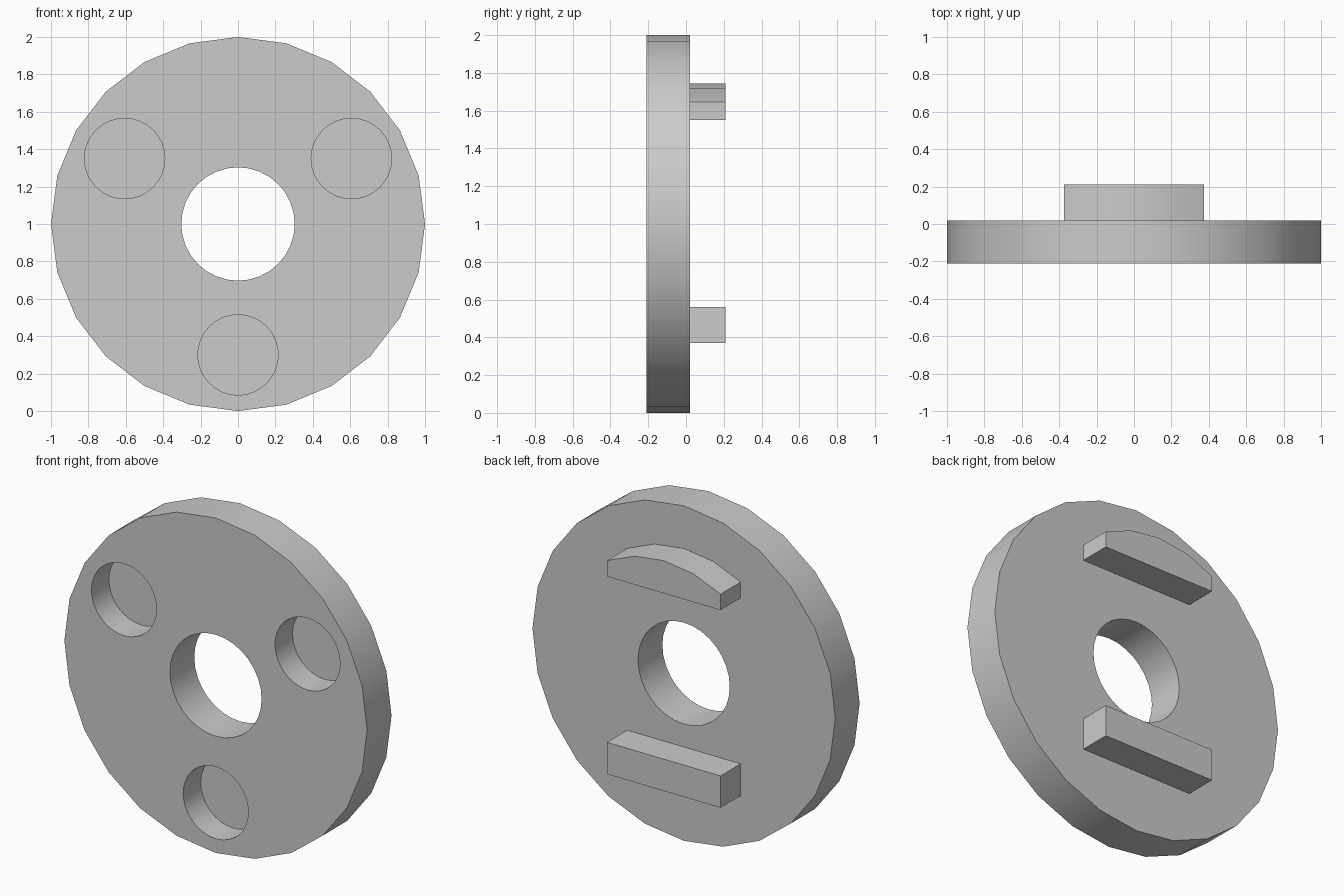
import bpy
import bmesh
from math import sin, cos, radians, pi

cube = bpy.data.objects.get("Cube")
if cube:
    bpy.data.objects.remove(cube, do_unlink=True)

FRONT, BACK, PEG_END = -0.21, 0.02, 0.21
CENTRE = 1.0

grey = bpy.data.materials.new("plain grey")
grey.use_nodes = True
colour = (0.6, 0.6, 0.6, 1)
grey.diffuse_color = colour
grey.node_tree.nodes["Principled BSDF"].inputs["Base Color"].default_value = colour


def cylinder(name, x, z, radius, y0, y1, sides):
    """Cylinder lying along the y axis."""
    bpy.ops.mesh.primitive_cylinder_add(
        vertices=sides, radius=radius, depth=y1 - y0,
        location=(x, (y0 + y1) / 2, z), rotation=(pi / 2, 0, 0))
    obj = bpy.context.object
    obj.name = name
    return obj


def prism(name, outline):
    """Extrude an x-z outline backwards from the disc."""
    bm = bmesh.new()
    face = bm.faces.new([bm.verts.new((x, BACK, z)) for x, z in outline])
    ext = bmesh.ops.extrude_face_region(bm, geom=[face])["geom"]
    for v in ext:
        if isinstance(v, bmesh.types.BMVert):
            v.co.y = PEG_END
    bmesh.ops.recalc_face_normals(bm, faces=bm.faces)
    mesh = bpy.data.meshes.new(name)
    bm.to_mesh(mesh)
    bm.free()
    obj = bpy.data.objects.new(name, mesh)
    bpy.context.collection.objects.link(obj)
    mesh.materials.append(grey)
    return obj


# Disc
disc = cylinder("disc", 0, CENTRE, 1.0, FRONT, BACK, 24)
disc.data.materials.append(grey)

# Centre bore and three blind recesses in the front
cutters = [cylinder("bore_cutter", 0, CENTRE, 0.303, -0.5, 0.5, 32)]
for angle in (30, 150, 270):
    a = radians(angle)
    cutters.append(cylinder("recess_cutter", 0.7 * cos(a), CENTRE + 0.7 * sin(a),
                            0.215, FRONT - 0.1, FRONT + 0.165, 32))

bpy.ops.object.select_all(action='DESELECT')
disc.select_set(True)
bpy.context.view_layer.objects.active = disc
for cutter in cutters:
    mod = disc.modifiers.new("cut", 'BOOLEAN')
    mod.operation = 'DIFFERENCE'
    mod.solver = 'EXACT'
    mod.object = cutter
    bpy.ops.object.modifier_apply(modifier=mod.name)
for cutter in cutters:
    bpy.data.objects.remove(cutter, do_unlink=True)
bpy.ops.object.shade_smooth_by_angle(angle=radians(30))

# Upper lug with an arched top
arch = [(0.75 * sin(radians(d)), CENTRE + 0.745 * cos(radians(d)))
        for d in range(-30, 31, 15)]
upper = prism("upper_lug", [(-0.375, 1.55)] + arch + [(0.375, 1.55)])

# Lower straight lug
prism("lower_lug", [(-0.375, 0.37), (0.375, 0.37), (0.375, 0.56), (-0.375, 0.56)])

bpy.ops.object.select_all(action='DESELECT')
upper.select_set(True)
bpy.context.view_layer.objects.active = upper
bpy.ops.object.shade_smooth_by_angle(angle=radians(30))
